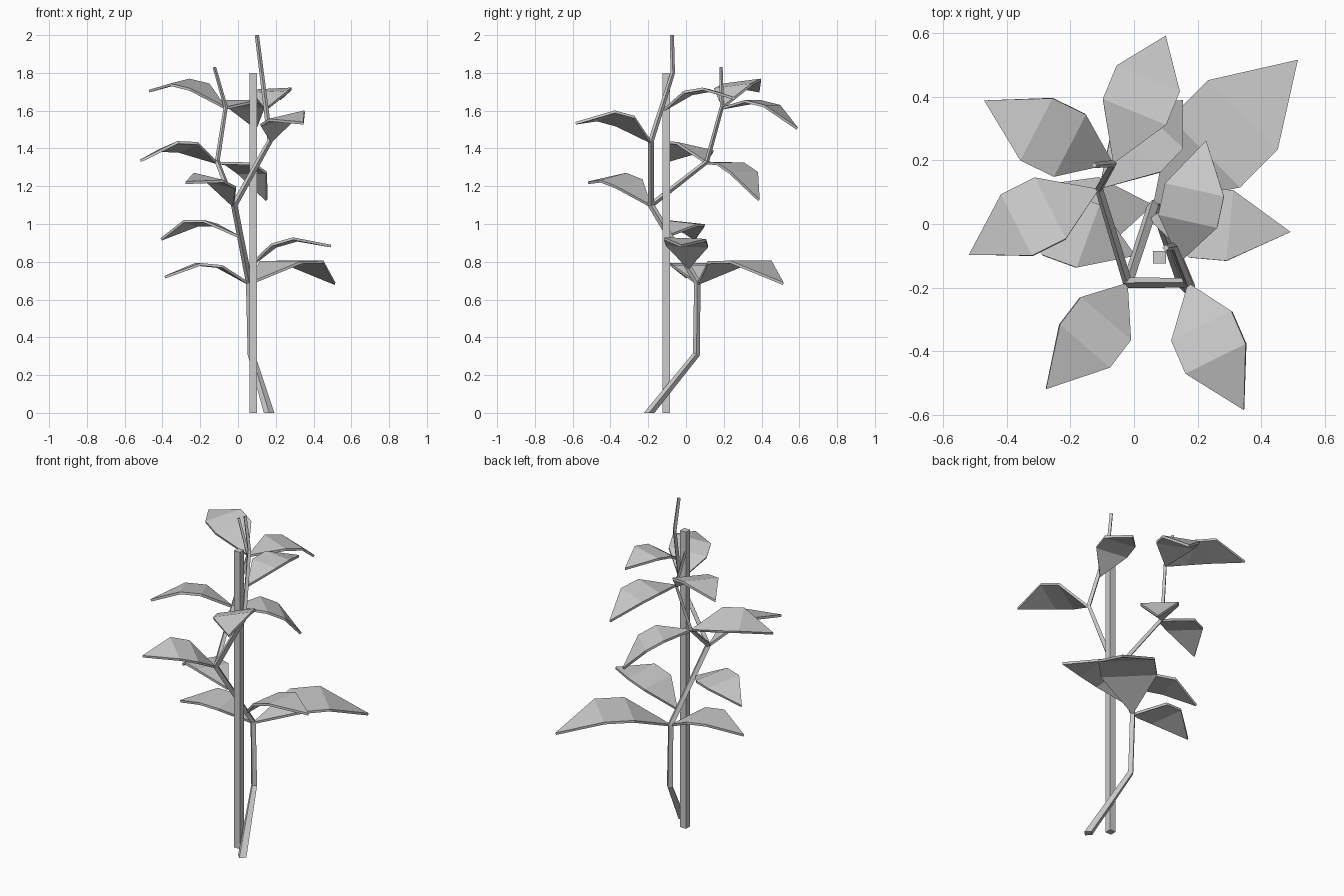
import bpy
import bmesh
from mathutils import Vector

cube = bpy.data.objects.get("Cube")
if cube:
    bpy.data.objects.remove(cube, do_unlink=True)

UP = Vector((0, 0, 1))

grey = bpy.data.materials.new("plain_grey")
grey.use_nodes = True
grey.diffuse_color = (0.6, 0.6, 0.6, 1)
grey.node_tree.nodes["Principled BSDF"].inputs["Base Color"].default_value = grey.diffuse_color


def finish(name, bm):
    """Turn a bmesh into a flat-shaded object."""
    bmesh.ops.recalc_face_normals(bm, faces=bm.faces)
    mesh = bpy.data.meshes.new(name)
    bm.to_mesh(mesh)
    bm.free()
    mesh.materials.append(grey)
    obj = bpy.data.objects.new(name, mesh)
    bpy.context.collection.objects.link(obj)
    return obj


def stem(name, points, radii):
    """Sweep a four-sided section along a path."""
    points = [Vector(p) for p in points]
    bm = bmesh.new()
    rings = []
    for i, (p, r) in enumerate(zip(points, radii)):
        before, after = points[max(i - 1, 0)], points[min(i + 1, len(points) - 1)]
        along = (after - before).normalized()
        if p.z == 0:
            along = UP  # flat cut on the ground
        u = (Vector((1, 0, 0)) - along * along.x).normalized()
        v = along.cross(u)
        rings.append([bm.verts.new(p + d * r) for d in (u, v, -u, -v)])
    for a, b in zip(rings, rings[1:]):
        for k in range(4):
            n = (k + 1) % 4
            bm.faces.new((a[k], a[n], b[n], b[k]))
    bm.faces.new(rings[0])
    bm.faces.new(rings[-1])
    return finish(name, bm)


def leaf(name, base, tip, tilt):
    """Arched leaf with two cross folds; tilt raises its right-hand edge."""
    base, tip = Vector(base), Vector(tip)
    chord = tip - base
    size = chord.length
    along = chord.normalized()
    side = along.cross(UP).normalized() + UP * tilt
    side = (side - along * side.dot(along)).normalized()
    rise = side.cross(along)
    bm = bmesh.new()
    root, end = bm.verts.new(base), bm.verts.new(tip)
    folds = []
    for t, h in ((0.36, 0.175), (0.62, 0.18)):
        mid = base + chord * t + rise * size * h
        folds.append([bm.verts.new(mid + side * size * w) for w in (-0.24, 0.24)])
    (l1, r1), (l2, r2) = folds
    bm.faces.new((root, r1, l1))
    bm.faces.new((l1, r1, r2, l2))
    bm.faces.new((l2, r2, end))
    obj = finish(name, bm)
    # Give the blade its thickness below the upper surface
    if obj.data.polygons[1].normal.z < 0:
        obj.data.flip_normals()
    mod = obj.modifiers.new("thickness", "SOLIDIFY")
    mod.thickness = 0.014
    mod.offset = -1
    return obj


# Support stake
bm = bmesh.new()
bmesh.ops.create_cube(bm, size=1)
for v in bm.verts:
    v.co = Vector((0.08 + v.co.x * 0.04, -0.105 + v.co.y * 0.04, 0.9 + v.co.z * 1.8))
finish("stake", bm)

# Stem nodes shared by stems and leaves
low = (0.06, 0.06, 0.69)
fork = (-0.02, -0.185, 1.1)
left_node = (0.17, -0.185, 1.44)
right_node = (-0.11, 0.11, 1.33)
right_top = (-0.065, 0.19, 1.62)

stem("main_stem", [(0.165, -0.195, 0), (0.07, 0.055, 0.31), low, fork],
     [0.028, 0.019, 0.018, 0.017])
stem("left_branch", [fork, left_node, (0.125, -0.07, 1.8), (0.1, -0.075, 2)],
     [0.017, 0.015, 0.012, 0.011])
stem("right_branch", [fork, right_node, right_top, (-0.125, 0.185, 1.83)],
     [0.015, 0.013, 0.011, 0.009])

# Leaves: base, tip, tilt
leaves = {
    "large_back_leaf": (low, (0.516, 0.517, 0.69), 0),
    "low_right_leaf": (low, (-0.39, 0, 0.725), 0),
    "low_left_leaf": ((0.045, 0.015, 0.77), (0.493, -0.025, 0.89), 0.04),
    "middle_right_leaf": ((0.005, -0.1, 0.94), (-0.41, 0.05, 0.925), -0.1),
    "front_right_leaf": (fork, (-0.277, -0.52, 1.225), 0.2),
    "front_left_leaf": (left_node, (0.346, -0.586, 1.54), -0.22),
    "upper_left_leaf": ((0.145, -0.12, 1.61), (0.227, 0.263, 1.67), 0.05),
    "high_right_leaf": (right_node, (-0.52, -0.097, 1.34), -0.2),
    "drooping_back_leaf": (right_node, (0.155, 0.39, 1.13), 0),
    "top_back_leaf": (right_top, (0.1, 0.593, 1.51), 0),
    "top_right_leaf": (right_top, (-0.472, 0.389, 1.71), 0.12),
}
for name, spec in leaves.items():
    leaf(name, *spec)
